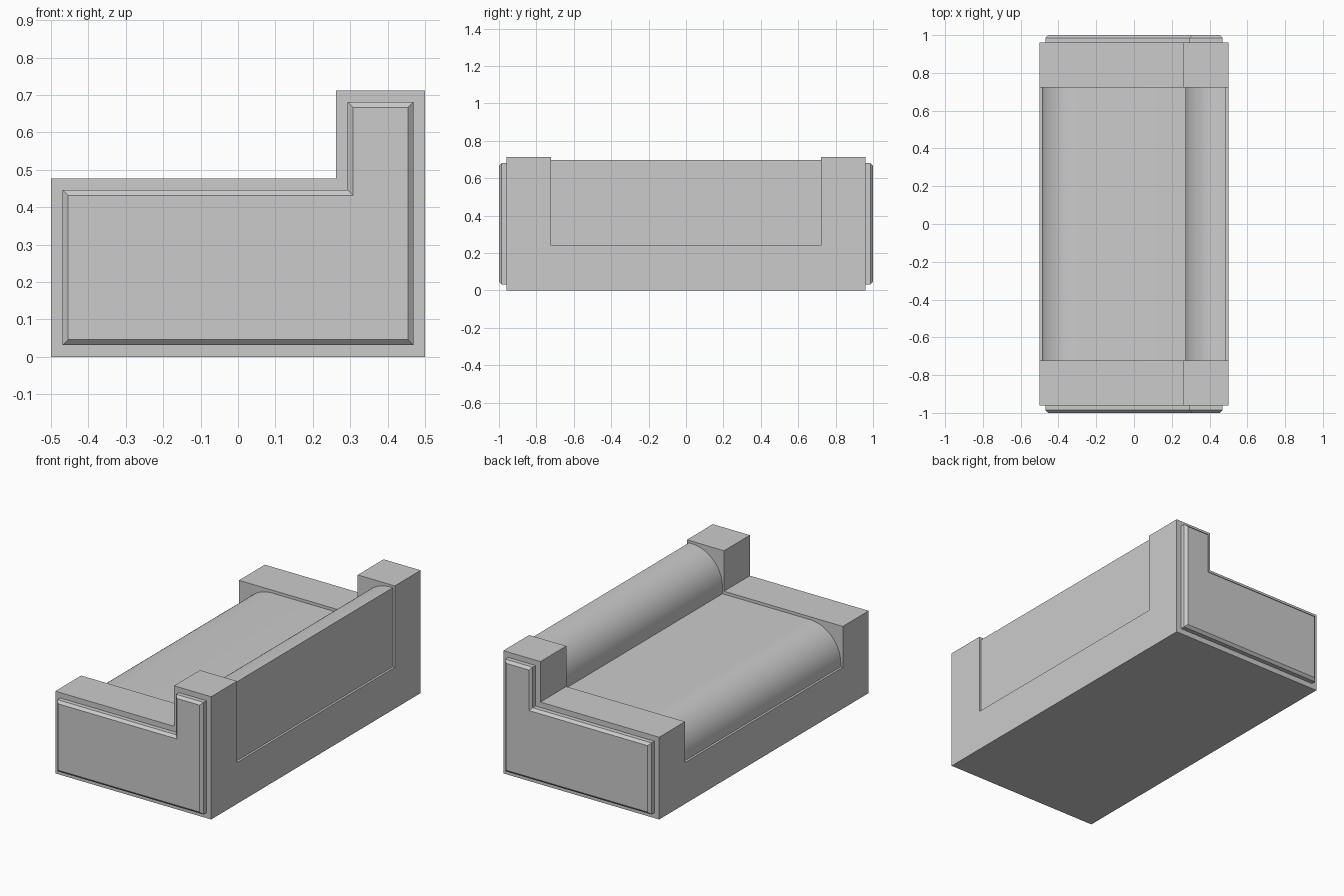
import bpy, bmesh
from math import sin, cos, pi, radians

if "Cube" in bpy.data.objects:
    bpy.data.objects.remove(bpy.data.objects["Cube"])


def loft(name, sections):
    """Skin through (xz profile, y) sections and cap both ends."""
    bm = bmesh.new()
    rings = [[bm.verts.new((x, y, z)) for x, z in prof] for prof, y in sections]
    n = len(rings[0])
    for a, b in zip(rings, rings[1:]):
        for i in range(n):
            j = (i + 1) % n
            bm.faces.new((a[i], a[j], b[j], b[i]))
    bm.faces.new(rings[0])
    bm.faces.new(rings[-1][::-1])
    bmesh.ops.recalc_face_normals(bm, faces=bm.faces)
    mesh = bpy.data.meshes.new(name)
    bm.to_mesh(mesh)
    bm.free()
    obj = bpy.data.objects.new(name, mesh)
    bpy.context.collection.objects.link(obj)
    return obj


def side_profile(i):
    """L-shaped arm outline, inset by i."""
    return [(-0.5 + i, i), (0.5 - i, i), (0.5 - i, 0.712 - i),
            (0.262 + i, 0.712 - i), (0.262 + i, 0.477 - i), (-0.5 + i, 0.477 - i)]


def cushion(name, x0, x1, z0, z1, r, steps=20):
    """Block whose upper front edge is a large quarter round."""
    arc = [(x0 + r - r * sin(t), z1 - r + r * cos(t))
           for t in (k * pi / 2 / steps for k in range(steps + 1))]
    prof = [(x0, z0), (x1, z0), (x1, z1)] + arc
    obj = loft(name, [(prof, -0.723), (prof, 0.723)])
    bpy.ops.object.select_all(action='DESELECT')
    obj.select_set(True)
    bpy.context.view_layer.objects.active = obj
    bpy.ops.object.shade_smooth_by_angle(angle=radians(30))
    return obj


# Frame: base and both arms, hollowed between the arms
frame = loft("frame", [(side_profile(0), -0.96), (side_profile(0), 0.96)])
box = [(-0.7, 0.24), (0.7, 0.24), (0.7, 0.9), (-0.7, 0.9)]
cutter = loft("frame_cutter", [(box, -0.723), (box, 0.723)])
cutter.hide_render = True
cutter.hide_viewport = True
cut = frame.modifiers.new("hollow", 'BOOLEAN')
cut.operation = 'DIFFERENCE'
cut.solver = 'EXACT'
cut.object = cutter

# Raised chamfered panels on the outside of the arms
for side, name in ((-1, "front_arm_panel"), (1, "back_arm_panel")):
    loft(name, [(side_profile(0.031), side * 0.96),
                (side_profile(0.031), side * 0.986),
                (side_profile(0.046), side * 1.0)])

# Seat and backrest cushions
cushion("seat", -0.487, 0.272, 0.24, 0.46, 0.2)
cushion("backrest", 0.272, 0.487, 0.24, 0.698, 0.2)
